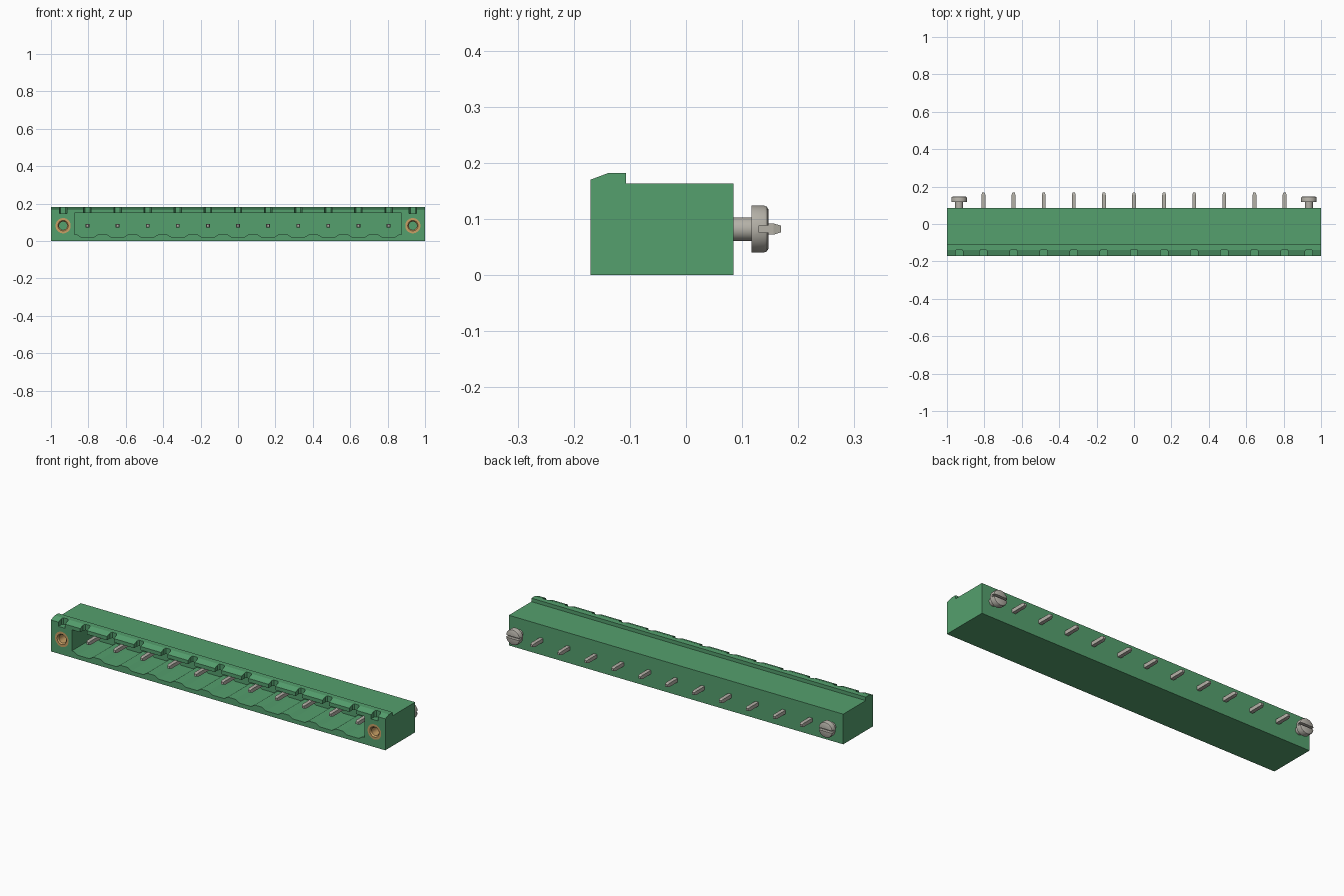
import bpy, bmesh, math
from mathutils import Vector, Matrix

if "Cube" in bpy.data.objects:
    bpy.data.objects.remove(bpy.data.objects["Cube"], do_unlink=True)

PITCH = 0.161
PIN_X = [(i - 5) * PITCH for i in range(11)]
SCREW_X = (-0.935, 0.935)
MID_Z = 0.082


def material(name, rgb, rough):
    m = bpy.data.materials.new(name)
    m.use_nodes = True
    m.diffuse_color = (*rgb, 1)
    bsdf = m.node_tree.nodes["Principled BSDF"]
    bsdf.inputs["Base Color"].default_value = (*rgb, 1)
    bsdf.inputs["Roughness"].default_value = rough
    return m


green = material("green plastic", (0.09, 0.35, 0.155), 0.6)
steel = material("grey metal", (0.46, 0.44, 0.39), 0.4)
brass = material("brass", (0.58, 0.35, 0.13), 0.4)


def finish(bm, name, mat, smooth=False):
    bmesh.ops.recalc_face_normals(bm, faces=bm.faces)
    mesh = bpy.data.meshes.new(name)
    bm.to_mesh(mesh)
    bm.free()
    ob = bpy.data.objects.new(name, mesh)
    bpy.context.collection.objects.link(ob)
    mesh.materials.append(mat)
    if smooth:
        select(ob)
        bpy.ops.object.shade_smooth_by_angle(angle=math.radians(35))
    return ob


def select(ob):
    bpy.ops.object.select_all(action='DESELECT')
    ob.select_set(True)
    bpy.context.view_layer.objects.active = ob


def prism(bm, points, depth):
    """Extrude a closed loop of 3D points along a vector."""
    face = bm.faces.new([bm.verts.new(p) for p in points])
    ext = bmesh.ops.extrude_face_region(bm, geom=[face])
    verts = [v for v in ext["geom"] if isinstance(v, bmesh.types.BMVert)]
    bmesh.ops.translate(bm, verts=verts, vec=depth)


def lathe(bm, x, profile, steps, closed=False):
    """Spin (radius, y) points about the y axis through x, MID_Z."""
    turn = Matrix.Rotation(math.pi / steps, 3, 'Y')
    centre = Vector((x, 0, MID_Z))
    vs = [bm.verts.new(centre + turn @ Vector((r, y, 0))) for r, y in profile]
    edges = [bm.edges.new(p) for p in zip(vs, vs[1:])]
    if closed:
        edges.append(bm.edges.new((vs[-1], vs[0])))
    bmesh.ops.spin(bm, geom=vs + edges, cent=centre, axis=(0, 1, 0),
                   angle=math.tau, steps=steps)
    bmesh.ops.remove_doubles(bm, verts=bm.verts, dist=0.0002)


def cut(ob, bm, name):
    cutter = finish(bm, name, green)
    cutter.hide_render = True
    mod = ob.modifiers.new(name, 'BOOLEAN')
    mod.operation, mod.solver, mod.object = 'DIFFERENCE', 'EXACT', cutter
    select(ob)
    bpy.ops.object.modifier_apply(modifier=mod.name)
    bpy.data.objects.remove(cutter, do_unlink=True)


# Housing with raised, chamfered front lip
bm = bmesh.new()
side = [(-0.17, 0), (0.085, 0), (0.085, 0.163), (-0.107, 0.163),
        (-0.107, 0.182), (-0.138, 0.182), (-0.17, 0.17)]
prism(bm, [(-1, y, z) for y, z in side], (2, 0, 0))
housing = finish(bm, "housing", green)

# Socket with a scalloped floor, one dip for each pin
bm = bmesh.new()
floor = [(-0.875, 0.036)]
for x in PIN_X:
    floor += [(x - 0.058, 0.036), (x - 0.036, 0.022),
              (x + 0.036, 0.022), (x + 0.058, 0.036)]
outline = floor + [(0.875, 0.036), (0.875, 0.15), (-0.875, 0.15)]
prism(bm, [(x, -0.2, z) for x, z in outline], (0, 0.225, 0))
cut(housing, bm, "socket_cutter")

# Coding notches along the lip
bm = bmesh.new()
notch = [(-0.02, -0.2), (0.02, -0.2), (0.02, -0.145), (0.013, -0.135),
         (-0.013, -0.135), (-0.02, -0.145)]
for x in [*PIN_X, *SCREW_X]:
    prism(bm, [(x + dx, y, 0.147) for dx, y in notch], (0, 0, 0.1))
cut(housing, bm, "notch_cutter")

# Bores for the threaded inserts
bm = bmesh.new()
for x in SCREW_X:
    lathe(bm, x, [(0, -0.2), (0.041, -0.2), (0.041, -0.05), (0, -0.05)], 24)
cut(housing, bm, "bore_cutter")

# Threaded inserts
for side_name, x in zip(("right", "left"), SCREW_X):
    bm = bmesh.new()
    lathe(bm, x, [(0.041, -0.17), (0.041, -0.05), (0.022, -0.05),
                  (0.022, -0.163), (0.028, -0.17)], 24, closed=True)
    finish(bm, side_name + "_insert", brass, smooth=True)

    # Slotted screw at the back
    bm = bmesh.new()
    lathe(bm, x, [(0, 0.08), (0.021, 0.08), (0.021, 0.117), (0.042, 0.117),
                  (0.042, 0.139), (0.04, 0.144), (0.035, 0.147), (0, 0.147)], 32)
    screw = finish(bm, side_name + "_screw", steel)
    bm = bmesh.new()
    slot = [(x - 0.06, y, MID_Z + dz) for y, dz in
            ((0.13, -0.006), (0.16, -0.006), (0.16, 0.006), (0.13, 0.006))]
    prism(bm, slot, (0.12, 0, 0))
    cut(screw, bm, "slot_cutter")
    select(screw)
    bpy.ops.object.shade_smooth_by_angle(angle=math.radians(35))

# Square contact pins with tapered ends
R = 0.01 * math.sqrt(2)
for i, x in enumerate(PIN_X):
    bm = bmesh.new()
    lathe(bm, x, [(0, -0.135), (R * 0.65, -0.135), (R, -0.122),
                  (R, 0.156), (R * 0.6, 0.169), (0, 0.169)], 4)
    finish(bm, f"pin_{i + 1}", steel)
